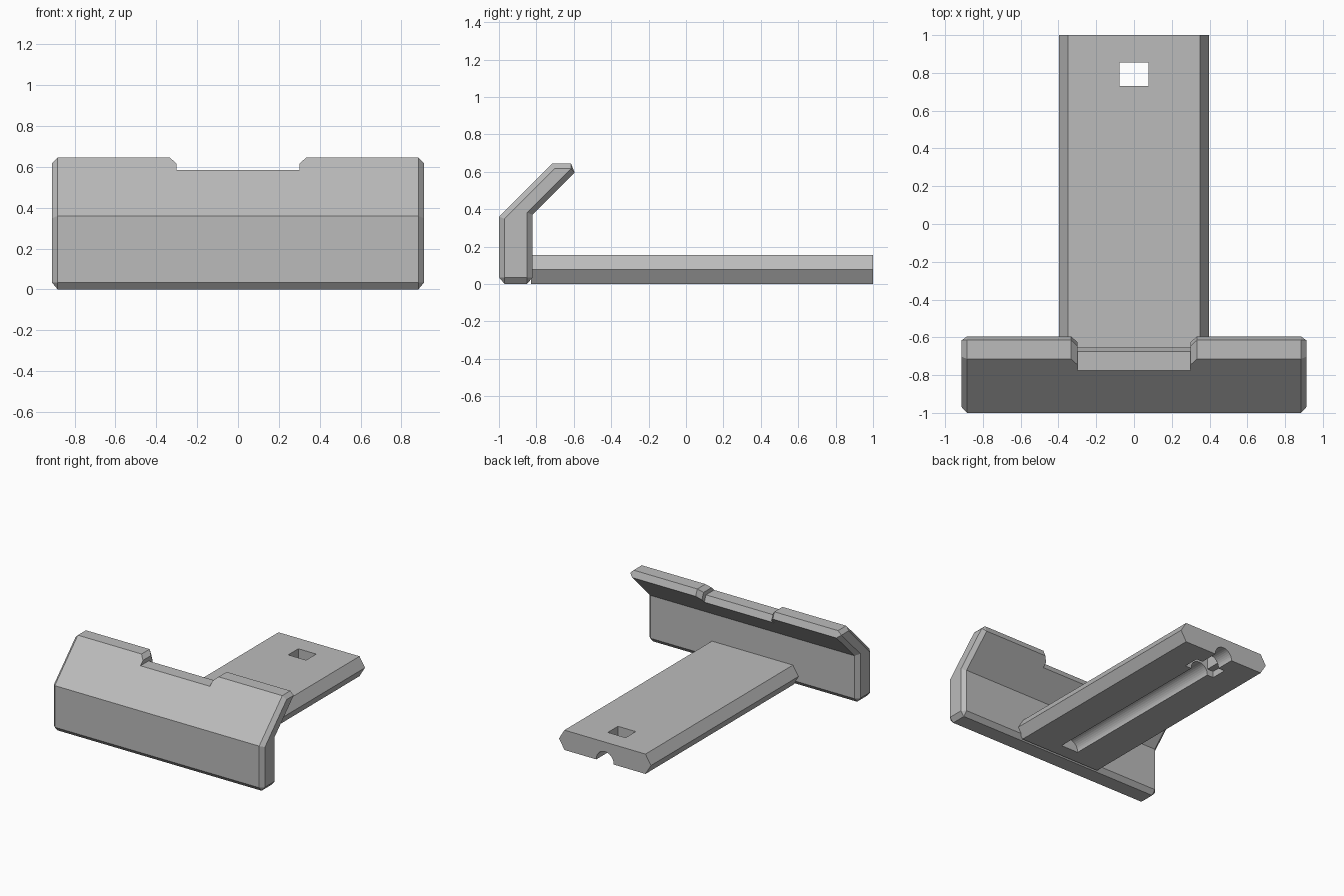
import bpy, bmesh, math

if "Cube" in bpy.data.objects:
    bpy.data.objects.remove(bpy.data.objects["Cube"])

grey = bpy.data.materials.new("plain grey")
grey.diffuse_color = (0.5, 0.5, 0.5, 1)
grey.use_nodes = True
grey.node_tree.nodes["Principled BSDF"].inputs["Base Color"].default_value = grey.diffuse_color


def make_object(name, bm):
    bmesh.ops.remove_doubles(bm, verts=bm.verts, dist=0.0005)
    bmesh.ops.recalc_face_normals(bm, faces=bm.faces)
    mesh = bpy.data.meshes.new(name)
    bm.to_mesh(mesh)
    bm.free()
    mesh.materials.append(grey)
    obj = bpy.data.objects.new(name, mesh)
    bpy.context.collection.objects.link(obj)
    return obj


def loft(name, sections):
    """Skin a list of equally long point loops and cap both ends."""
    bm = bmesh.new()
    rings = [[bm.verts.new(p) for p in s] for s in sections]
    n = len(rings[0])
    for a, b in zip(rings, rings[1:]):
        for i in range(n):
            j = (i + 1) % n
            bm.faces.new((a[i], a[j], b[j], b[i]))
    bm.faces.new(rings[0])
    bm.faces.new(rings[-1])
    return make_object(name, bm)


def cut(target, cutter):
    cutter.hide_render = True
    cutter.hide_viewport = True
    mod = target.modifiers.new("cut", 'BOOLEAN')
    mod.operation = 'DIFFERENCE'
    mod.solver = 'EXACT'
    mod.object = cutter


def box(name, x, y0, y1, z0, z1):
    ring = [(-x, z0), (x, z0), (x, z1), (-x, z1)]
    return loft(name, [[(px, y, pz) for px, pz in ring] for y in (y0, y1)])


# Bent front plate: side profile, with the top pulled down the slope by s
def plate_section(x, s=0.0):
    pts = [(-1, .035), (-.97, 0), (-.85, 0), (-.82, .035), (-.82, .37),
           (-.595 - s, .595 - s), (-.615 - s, .645 - s),
           (-.715 - s, .645 - s), (-1, .36)]
    return [(x, y, z) for y, z in pts]


# Smaller profile that makes the chamfered ends
def end_section(x):
    pts = [(-.97, .035), (-.97, .035), (-.85, .035), (-.85, .035), (-.85, .382),
           (-.615, .617), (-.615, .617), (-.703, .617), (-.97, .348)]
    return [(x, y, z) for y, z in pts]


half = [plate_section(.30, .06), plate_section(.30, .03),
        plate_section(.333), plate_section(.883), end_section(.912)]
mirrored = [[(-x, y, z) for x, y, z in s] for s in reversed(half)]
loft("front_plate", mirrored + half)

# Six-sided tongue
hexagon = [(-.35, 0), (.35, 0), (.397, .078), (.35, .155), (-.35, .155), (-.397, .078)]
tongue = loft("tongue", [[(x, y, z) for x, z in hexagon] for y in (-.83, 1)])

# Round channel under the tongue, square hole and wider pocket below it
R = 0.075
circle = [(R * math.cos(a), R * math.sin(a) + .005)
          for a in (2 * math.pi * i / 32 for i in range(32))]
cut(tongue, loft("channel_cutter", [[(x, y, z) for x, z in circle] for y in (-.72, 1.1)]))
cut(tongue, box("hole_cutter", .077, .73, .855, -.1, .3))
cut(tongue, box("pocket_cutter", .13, .7301, .8549, -.1, .05))
